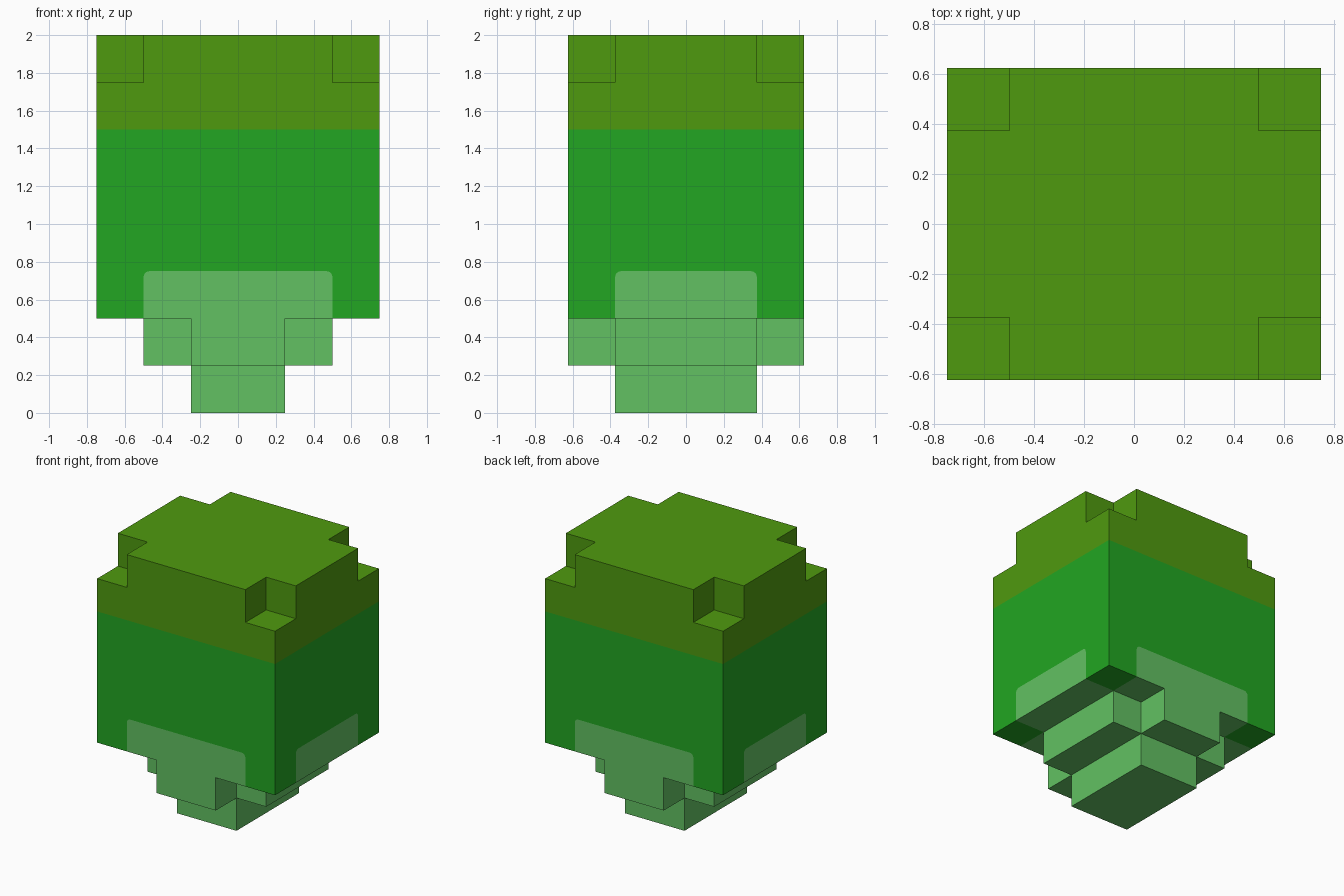
import bpy, bmesh, math

cube = bpy.data.objects.get("Cube")
if cube:
    bpy.data.objects.remove(cube, do_unlink=True)


def material(name, srgb):
    col = [((c / 255 + 0.055) / 1.055) ** 2.4 for c in srgb] + [1.0]
    m = bpy.data.materials.new(name)
    m.use_nodes = True
    m.diffuse_color = col
    bsdf = m.node_tree.nodes["Principled BSDF"]
    bsdf.inputs["Base Color"].default_value = col
    bsdf.inputs["Roughness"].default_value = 0.9
    return m


MATS = [material("olive_green", (79, 154, 15)),
        material("leaf_green", (34, 166, 34)),
        material("pale_green", (98, 193, 98))]
OLIVE, LEAF, PALE = range(3)

HX, HY, STEP = 0.75, 0.625, 0.25      # half width, half depth, block unit
IX, IY = HX - STEP, HY - STEP         # inset half width and depth


def rect(u0, v0, u1, v1):
    return [(u0, v0), (u1, v0), (u1, v1), (u0, v1)]


def make_part(name, faces):
    """Build one quarter from flat faces (axis, side, offset, outline, colour), then mirror it."""
    bm = bmesh.new()
    for axis, side, offset, outline, colour in faces:
        pts = []
        for u, v in outline:
            p = [u, v]
            p.insert(axis, offset)
            pts.append(bm.verts.new(p))
        f = bm.faces.new(pts)
        f.material_index = colour
        f.normal_update()
        if f.normal[axis] * side < 0:
            f.normal_flip()
    bmesh.ops.remove_doubles(bm, verts=bm.verts[:], dist=1e-5)
    me = bpy.data.meshes.new(name)
    for m in MATS:
        me.materials.append(m)
    bm.to_mesh(me)
    bm.free()
    ob = bpy.data.objects.new(name, me)
    bpy.context.collection.objects.link(ob)
    mod = ob.modifiers.new("Mirror", 'MIRROR')
    mod.use_axis = (True, True, False)
    mod.use_clip = True
    return ob


# Crown: olive cap with a notch at each top corner
def crown_wall(w):
    return [(0, 1.5), (w, 1.5), (w, 1.75), (w - STEP, 1.75), (w - STEP, 2), (0, 2)]


make_part("crown", [
    (0, 1, HX, crown_wall(HY), OLIVE),
    (1, 1, HY, crown_wall(HX), OLIVE),
    (0, 1, IX, rect(IY, 1.75, HY, 2), OLIVE),
    (1, 1, IY, rect(IX, 1.75, HX, 2), OLIVE),
    (2, 1, 1.75, rect(IX, IY, HX, HY), OLIVE),
    (2, 1, 2, [(0, 0), (HX, 0), (HX, IY), (IX, IY), (IX, HY), (0, HY)], OLIVE),
])


# Body: green walls with a round-cornered pale patch cut into each
def patch_edge(w, r=0.03, n=4):
    p = w - STEP
    arc = [(p - r + r * math.cos(a), 0.75 - r + r * math.sin(a))
           for a in (i * math.pi / 2 / n for i in range(n + 1))]
    return [(p, 0.5)] + arc + [(0, 0.75)]


body = []
for axis, offset, w in ((0, HX, HY), (1, HY, HX)):
    edge = patch_edge(w)
    body.append((axis, 1, offset, [(0, 0.5)] + edge, PALE))
    body.append((axis, 1, offset, edge + [(0, 1.5), (w, 1.5), (w, 0.5)], LEAF))
body += [
    (2, -1, 0.5, rect(IX, IY, HX, HY), LEAF),
    (2, -1, 0.5, rect(0.25, IY, IX, HY), PALE),
    (2, -1, 0.5, rect(IX, 0, HX, IY), PALE),
]
make_part("body", body)

# Cross-shaped step below the body
make_part("lower_step", [
    (1, 1, HY, rect(0, 0.25, 0.25, 0.5), PALE),
    (0, 1, 0.25, rect(IY, 0.25, HY, 0.5), PALE),
    (1, 1, IY, rect(0.25, 0.25, IX, 0.5), PALE),
    (0, 1, IX, rect(0, 0.25, IY, 0.5), PALE),
    (2, -1, 0.25, rect(0, IY, 0.25, HY), PALE),
    (2, -1, 0.25, rect(0.25, 0, IX, IY), PALE),
])

# Foot block at the bottom
make_part("foot", [
    (0, 1, 0.25, rect(0, 0, IY, 0.25), PALE),
    (1, 1, IY, rect(0, 0, 0.25, 0.25), PALE),
    (2, -1, 0, rect(0, 0, 0.25, IY), PALE),
])
